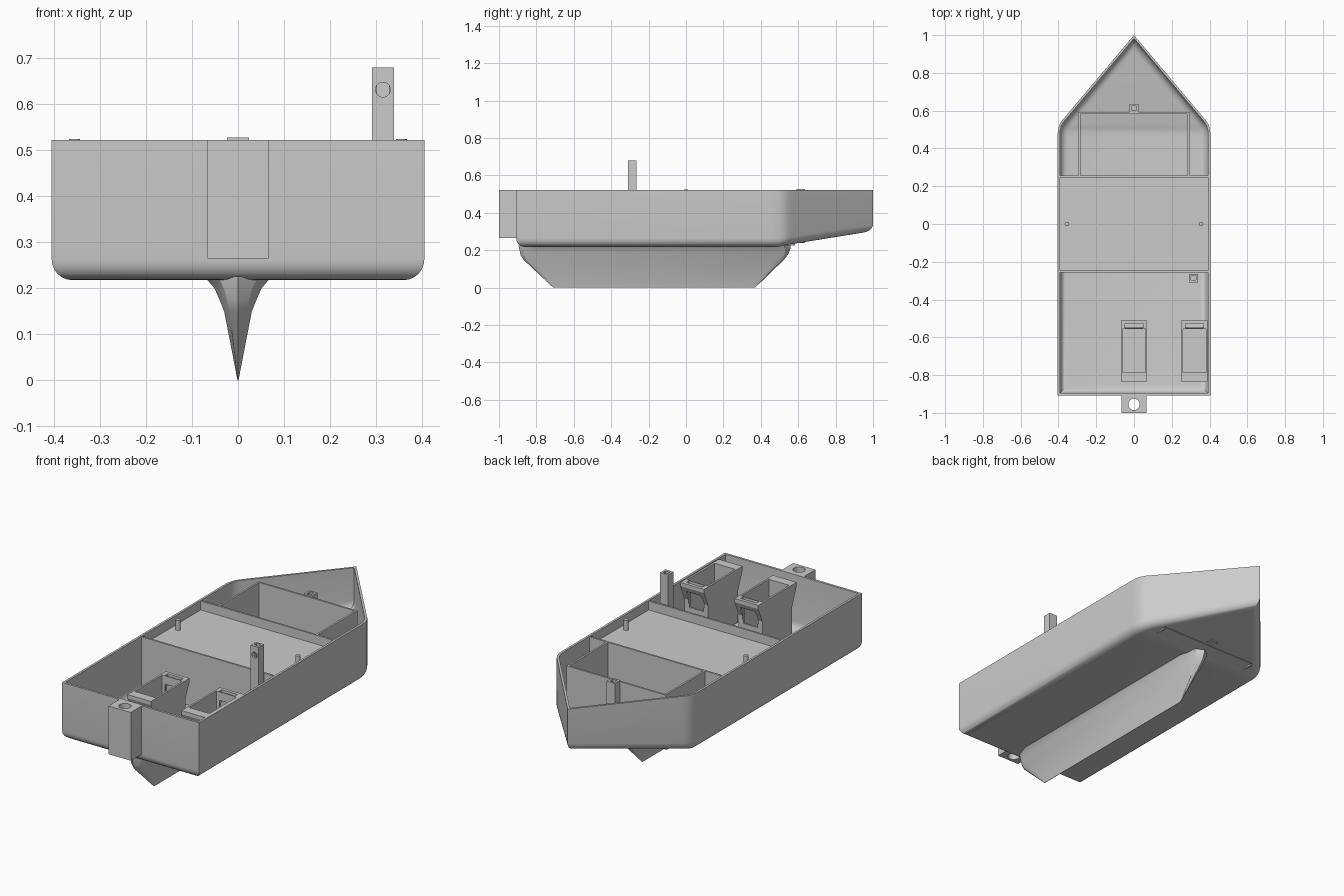
import bpy, bmesh
from math import sin, cos, pi

if "Cube" in bpy.data.objects:
    bpy.data.objects.remove(bpy.data.objects["Cube"])

grey = bpy.data.materials.new("hull_grey")
grey.use_nodes = True
grey.diffuse_color = (0.6, 0.6, 0.6, 1)
grey.node_tree.nodes["Principled BSDF"].inputs["Base Color"].default_value = (0.6, 0.6, 0.6, 1)

RIM, FLOOR, WALL = 0.523, 0.235, 0.012


def finish(name, bm):
    bmesh.ops.remove_doubles(bm, verts=bm.verts, dist=0.0001)
    bmesh.ops.recalc_face_normals(bm, faces=bm.faces)
    mesh = bpy.data.meshes.new(name)
    bm.to_mesh(mesh)
    bm.free()
    mesh.materials.append(grey)
    obj = bpy.data.objects.new(name, mesh)
    bpy.context.collection.objects.link(obj)
    return obj


def prism(name, points, axis, lo, hi):
    """Extrude a 2D profile along the given axis."""
    bm = bmesh.new()
    ends = []
    for t in (lo, hi):
        ring = []
        for a, b in points:
            co = [a, b]
            co.insert("xyz".index(axis), t)
            ring.append(bm.verts.new(co))
        ends.append(ring)
        bm.faces.new(ring)
    n = len(points)
    for i in range(n):
        j = (i + 1) % n
        bm.faces.new((ends[0][i], ends[0][j], ends[1][j], ends[1][i]))
    return finish(name, bm)


def box(name, x0, x1, y0, y1, z0, z1):
    return prism(name, [(x0, y0), (x1, y0), (x1, y1), (x0, y1)], "z", z0, z1)


def cylinder(name, a, b, radius, axis, lo, hi, sides=24):
    ring = [(a + radius * cos(2 * pi * i / sides), b + radius * sin(2 * pi * i / sides))
            for i in range(sides)]
    return prism(name, ring, axis, lo, hi)


def cut(obj, *cutters):
    for cutter in cutters:
        mod = obj.modifiers.new("cut", "BOOLEAN")
        mod.operation, mod.object, mod.solver = "DIFFERENCE", cutter, "EXACT"
    bpy.context.view_layer.update()
    graph = bpy.context.evaluated_depsgraph_get()
    mesh = bpy.data.meshes.new_from_object(obj.evaluated_get(graph))
    obj.modifiers.clear()
    obj.data = mesh
    for cutter in cutters:
        bpy.data.objects.remove(cutter)


def smooth(obj, angle):
    bpy.ops.object.select_all(action="DESELECT")
    obj.select_set(True)
    bpy.context.view_layer.objects.active = obj
    bpy.ops.object.shade_smooth_by_angle(angle=angle)


# Hull: half outline (x, y, outward offset direction), stern to bow
OUTLINE = [(0.405, -0.908, 1, -1), (0.405, 0.46, 1, 0), (0.403, 0.495, 0.98, 0.15),
           (0.395, 0.525, 0.92, 0.35), (0.382, 0.547, 0.84, 0.54),
           (0.365, 0.567, 0.77, 0.64), (0, 1, 0, 1.5)]


def hull_level(bm, inset, height):
    """One closed-off half ring per side, following the rising bow bottom."""
    sides = []
    for sign in (1, -1):
        row = []
        for x, y, nx, ny in OUTLINE:
            bottom = 0.218 + max(0, y - 0.5) * 0.15
            z = RIM if height is None else bottom + height
            row.append(bm.verts.new((sign * (x - nx * inset), y - ny * inset, z)))
        sides.append(row)
    return sides


R, STEPS = 0.045, 6
arc = [(R * (1 - sin(t)), R * (1 - cos(t))) for t in (pi / 2 * i / STEPS for i in range(STEPS + 1))]
levels = [(d, h) for d, h in arc] + [(0, None), (WALL, None)]
levels += [(d + WALL, h + WALL) for d, h in reversed(arc)]
bm = bmesh.new()
rings = [hull_level(bm, d, h) for d, h in levels]
last = len(OUTLINE) - 1
for low, high in zip(rings, rings[1:]):
    for s in (0, 1):
        for i in range(last):
            bm.faces.new((low[s][i], low[s][i + 1], high[s][i + 1], high[s][i]))
    bm.faces.new((low[0][0], low[1][0], high[1][0], high[0][0]))
for ring in (rings[0], rings[-1]):
    for i in range(last):
        a, b = ring
        if i < last - 1:
            bm.faces.new((a[i], a[i + 1], b[i + 1], b[i]))
        else:
            bm.faces.new((a[i], a[i + 1], b[i]))
            bmesh.ops.weld_verts(bm, targetmap={b[i + 1]: a[i + 1]})
smooth(finish("hull", bm), 0.6)

# Keel: stacked pointed sections (height, half width, rear, front)
SECTIONS = [(0, 0.001, -0.71, 0.37), (0.15, 0.03, -0.87, 0.525), (0.175, 0.04, -0.885, 0.545),
            (0.2, 0.051, -0.89, 0.555), (0.213, 0.062, -0.893, 0.56), (0.226, 0.075, -0.895, 0.56)]
bm = bmesh.new()
rings = []
for z, w, y0, y1 in SECTIONS:
    t = w * 1.6
    pts = [(0, y0), (w * 0.6, y0 + t * 0.3), (w, y0 + t), (w, y1 - t), (w * 0.6, y1 - t * 0.3), (0, y1)]
    pts += [(-x, y) for x, y in pts[-2:0:-1]]
    rings.append([bm.verts.new((x, y, z)) for x, y in pts])
count = len(rings[0])
for low, high in zip(rings, rings[1:]):
    for i in range(count):
        j = (i + 1) % count
        bm.faces.new((low[i], low[j], high[j], high[i]))
bm.faces.new(rings[0])
bm.faces.new(rings[-1])
smooth(finish("keel", bm), 0.5)

# Bulkheads and the deck between them
section = [(-0.398, RIM - 0.002), (-0.398, 0.265), (-0.36, 0.225),
           (0.36, 0.225), (0.398, 0.265), (0.398, RIM - 0.002)]
prism("rear_bulkhead", section, "y", -0.256, -0.246)
prism("front_bulkhead", section, "y", 0.246, 0.256)
box("middle_deck", -0.398, 0.398, -0.248, 0.248, 0.463, 0.473)
for side, x in (("left", 0.355), ("right", -0.355)):
    smooth(cylinder(side + "_deck_pin", x, 0, 0.012, "z", 0.47, RIM + 0.002, 16), 0.6)

# Front compartment walls
box("front_box_wall", -0.293, 0.293, 0.582, 0.592, 0.235, RIM - 0.002)
for side, x in (("left", 0.288), ("right", -0.288)):
    box(side + "_box_wall", x - 0.005, x + 0.005, 0.254, 0.584, 0.225, RIM - 0.002)

# Hollow square posts
bow_post = box("bow_post", -0.024, 0.024, 0.59, 0.636, 0.238, 0.528)
cut(bow_post, box("bore", -0.013, 0.013, 0.6, 0.626, 0.3, 0.6))
mast = box("mast_post", 0.291, 0.339, -0.309, -0.265, 0.225, 0.68)
cut(mast, box("bore", 0.302, 0.328, -0.296, -0.274, 0.3, 0.8),
    cylinder("hole", 0.315, 0.632, 0.016, "y", -0.4, -0.285))

# Stern block with vertical bore
block = box("stern_block", -0.066, 0.066, -1, -0.9, 0.265, RIM)
cut(block, cylinder("bore", 0, -0.955, 0.03, "z", 0.2, 0.6, 32))

# Machine mounts with flared ends, open top, slot and window
mount = [(-0.795, FLOOR), (-0.795, 0.4), (-0.835, 0.5), (-0.835, RIM - 0.003),
         (-0.51, RIM - 0.003), (-0.51, 0.5), (-0.545, 0.42), (-0.545, FLOOR)]
for name, x in (("centre_mount", 0), ("side_mount", 0.32)):
    obj = prism(name, mount, "x", x - 0.07, x + 0.07)
    cut(obj, box("well", x - 0.06, x + 0.06, -0.785, -0.555, 0.25, 0.6),
        box("slot", x - 0.047, x + 0.047, -0.55, -0.528, 0.4, 0.6),
        box("window", x - 0.042, x + 0.042, -0.57, -0.45, 0.38, 0.475))
